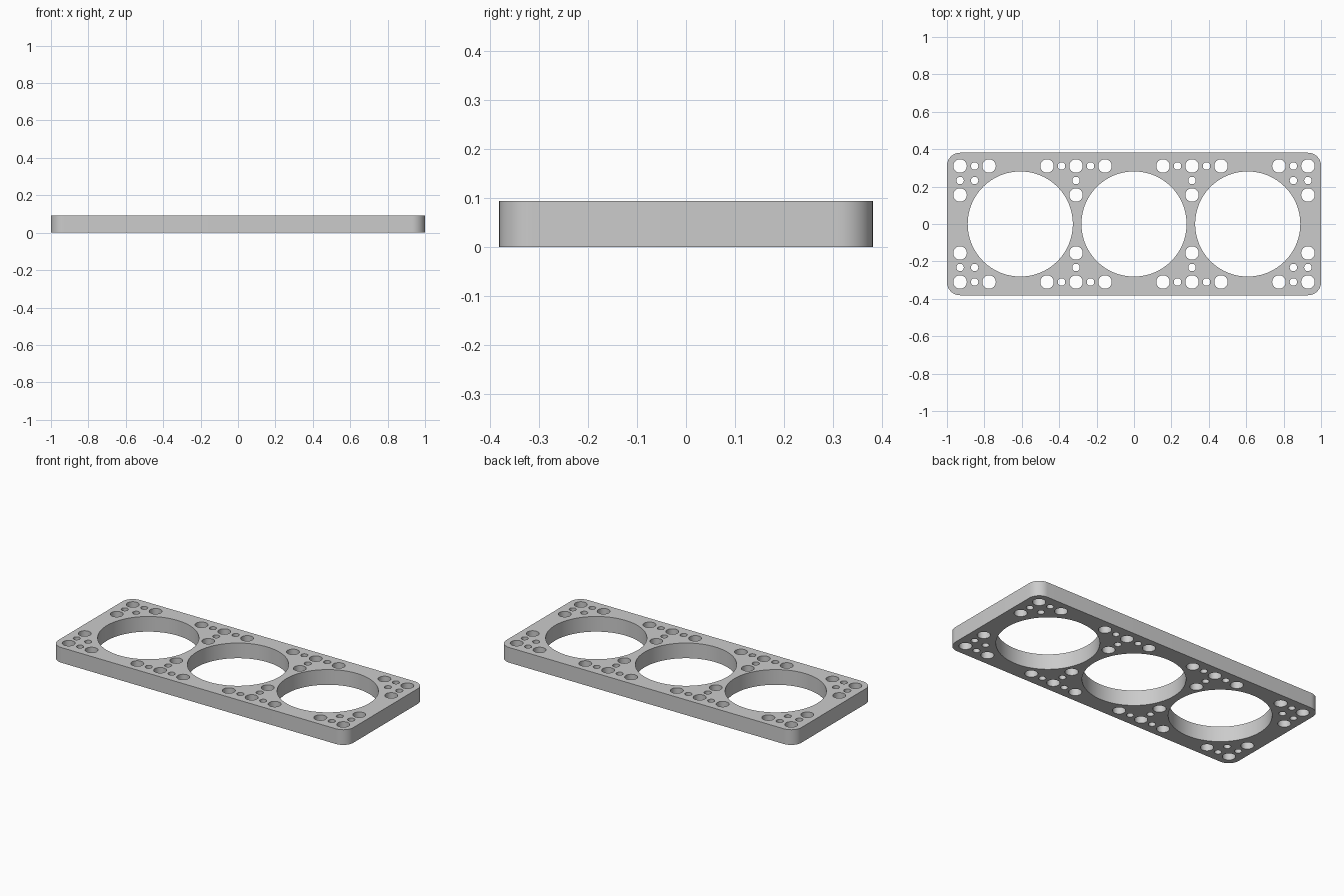
import bpy
from math import cos, sin, pi

cube = bpy.data.objects.get("Cube")
if cube:
    bpy.data.objects.remove(cube, do_unlink=True)

HALF_X, HALF_Y, HEIGHT, CORNER = 1.0, 0.381, 0.093, 0.07
PITCH = 0.155                      # spacing of the mounting holes
BIG, SMALL, PORT = 0.036, 0.02, 0.281

# One flat profile: outline plus holes, extruded to the plate thickness
curve = bpy.data.curves.new("plate_profile", "CURVE")
curve.dimensions = "2D"
curve.fill_mode = "BOTH"
curve.extrude = HEIGHT / 2


def add_loop(points):
    spline = curve.splines.new("POLY")
    spline.points.add(len(points) - 1)
    for p, (x, y) in zip(spline.points, points):
        p.co = (x, y, 0, 1)
    spline.use_cyclic_u = True


def arc(cx, cy, r, start, end, steps):
    return [(cx + r * cos(start + (end - start) * i / steps),
             cy + r * sin(start + (end - start) * i / steps)) for i in range(steps + 1)]


def hole(cx, cy, r, sides):
    add_loop(arc(cx, cy, r, 0, 2 * pi, sides)[:-1])


# Rounded rectangular outline
outline = []
for i, (sx, sy) in enumerate([(1, 1), (-1, 1), (-1, -1), (1, -1)]):
    outline += arc(sx * (HALF_X - CORNER), sy * (HALF_Y - CORNER), CORNER,
                   i * pi / 2, (i + 1) * pi / 2, 12)
add_loop(outline)

# Three large ports
for cx in (-0.608, 0, 0.608):
    hole(cx, 0, PORT, 96)

# Mounting holes, in pitch units, mirrored to all four quarters
big_holes = [(6, 2), (5, 2), (6, 1), (3, 2), (2, 2), (1, 2), (2, 1)]
small_holes = [(5.5, 2), (6, 1.5), (5.5, 1.5), (2.5, 2), (1.5, 2), (2, 1.5)]
for sx in (-1, 1):
    for sy in (-1, 1):
        for holes, r in ((big_holes, BIG), (small_holes, SMALL)):
            for hx, hy in holes:
                hole(sx * hx * PITCH, sy * hy * PITCH, r, 32)

plate = bpy.data.objects.new("perforated_plate", curve)
bpy.context.collection.objects.link(plate)
plate.location.z = HEIGHT / 2

# Turn into a welded solid mesh
bpy.ops.object.select_all(action="DESELECT")
plate.select_set(True)
bpy.context.view_layer.objects.active = plate
bpy.ops.object.convert(target="MESH")
plate = bpy.context.object
bpy.ops.object.mode_set(mode="EDIT")
bpy.ops.mesh.select_all(action="SELECT")
bpy.ops.mesh.remove_doubles(threshold=0.0001)
bpy.ops.mesh.normals_make_consistent(inside=False)
bpy.ops.object.mode_set(mode="OBJECT")
bpy.ops.object.shade_smooth_by_angle(angle=pi / 6)

# Plain grey finish
grey = bpy.data.materials.new("light_grey")
grey.use_nodes = True
color = (0.6, 0.6, 0.6, 1)
grey.diffuse_color = color
grey.node_tree.nodes["Principled BSDF"].inputs["Base Color"].default_value = color
plate.data.materials.clear()
plate.data.materials.append(grey)
